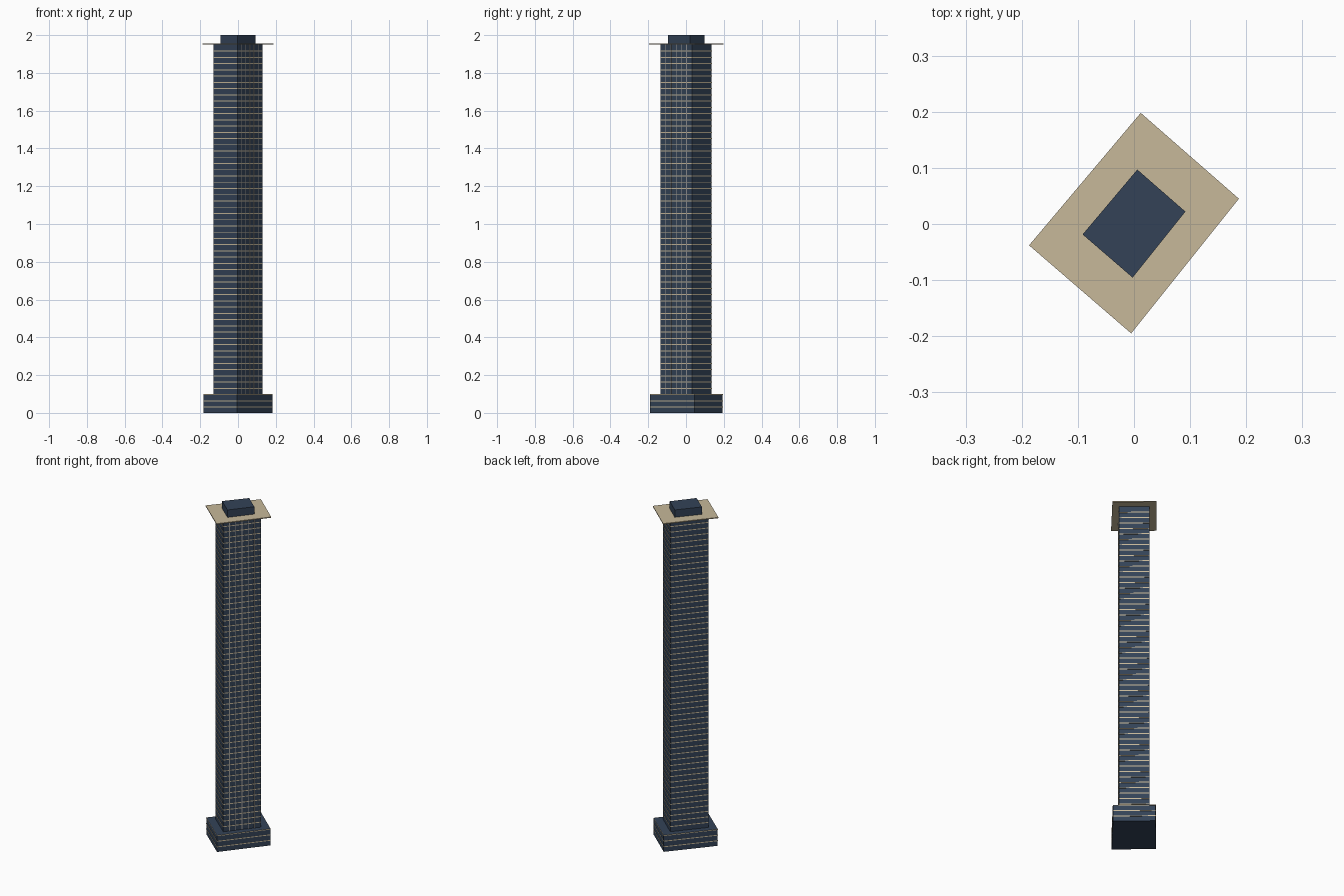
import bpy, bmesh
from mathutils import Vector

if "Cube" in bpy.data.objects:
    bpy.data.objects.remove(bpy.data.objects["Cube"])

# Slightly skewed four-sided footprint shared by all parts (counter-clockwise)
PLAN = [Vector(p) for p in ((-0.187, -0.038), (-0.005, -0.195), (0.187, 0.045), (0.012, 0.198))]
FLOOR = 1.951 / 59
PODIUM_TOP = 3 * FLOOR
ROOF = 1.951


def material(name, color):
    m = bpy.data.materials.new(name)
    m.diffuse_color = (*color, 1)
    m.use_nodes = True
    m.node_tree.nodes["Principled BSDF"].inputs["Base Color"].default_value = m.diffuse_color
    return m


GLASS = material("blue_glass", (0.033, 0.055, 0.095))
STONE = material("tan_stone", (0.57, 0.48, 0.32))
METAL = material("grey_metal", (0.38, 0.36, 0.33))


def finish(name, bm, mat):
    bmesh.ops.recalc_face_normals(bm, faces=bm.faces)
    me = bpy.data.meshes.new(name)
    bm.to_mesh(me)
    bm.free()
    me.materials.append(mat)
    ob = bpy.data.objects.new(name, me)
    bpy.context.collection.objects.link(ob)
    return ob


def loop(bm, points, z):
    return [bm.verts.new((p.x, p.y, z)) for p in points]


def skin(bm, a, b):
    n = len(a)
    for i in range(n):
        j = (i + 1) % n
        bm.faces.new((a[i], a[j], b[j], b[i]))


def add_prism(bm, points, z0, z1):
    a, b = loop(bm, points, z0), loop(bm, points, z1)
    skin(bm, a, b)
    bm.faces.new(a[::-1])
    bm.faces.new(b)


def block(name, scale, z0, z1, mat):
    bm = bmesh.new()
    add_prism(bm, [p * scale for p in PLAN], z0, z1)
    finish(name, bm, mat)


def bands(name, inner, outer, levels):
    # closed thin rings, one per floor line
    bm = bmesh.new()
    small, big = [p * inner for p in PLAN], [p * outer for p in PLAN]
    for z in levels:
        rings = [loop(bm, small, z - 0.005), loop(bm, big, z - 0.005),
                 loop(bm, big, z), loop(bm, small, z)]
        for k in range(4):
            skin(bm, rings[k], rings[(k + 1) % 4])
    finish(name, bm, STONE)


# Main masses
block("podium", 0.975, 0, PODIUM_TOP, GLASS)
block("tower_shaft", 0.688, PODIUM_TOP, ROOF, GLASS)
block("roof_slab", 1.0, ROOF, ROOF + 0.005, STONE)
block("roof_plant_room", 0.49, ROOF + 0.005, 2.0, GLASS)

# Floor lines
bands("podium_bands", 0.975, 0.983, [FLOOR * i for i in range(1, 4)])
bands("tower_bands", 0.688, 0.698, [FLOOR * i for i in range(4, 59)])

# Vertical mullions on the front-right face only
bm = bmesh.new()
a, b = PLAN[1] * 0.688, PLAN[2] * 0.688
along = (b - a).normalized()
out = Vector((along.y, -along.x))
for i in range(1, 6):
    c = a.lerp(b, i / 6)
    l, r = c - along * 0.002, c + along * 0.002
    add_prism(bm, [l, l + out * 0.0015, r + out * 0.0015, r], PODIUM_TOP, ROOF)
finish("mullions", bm, METAL)
